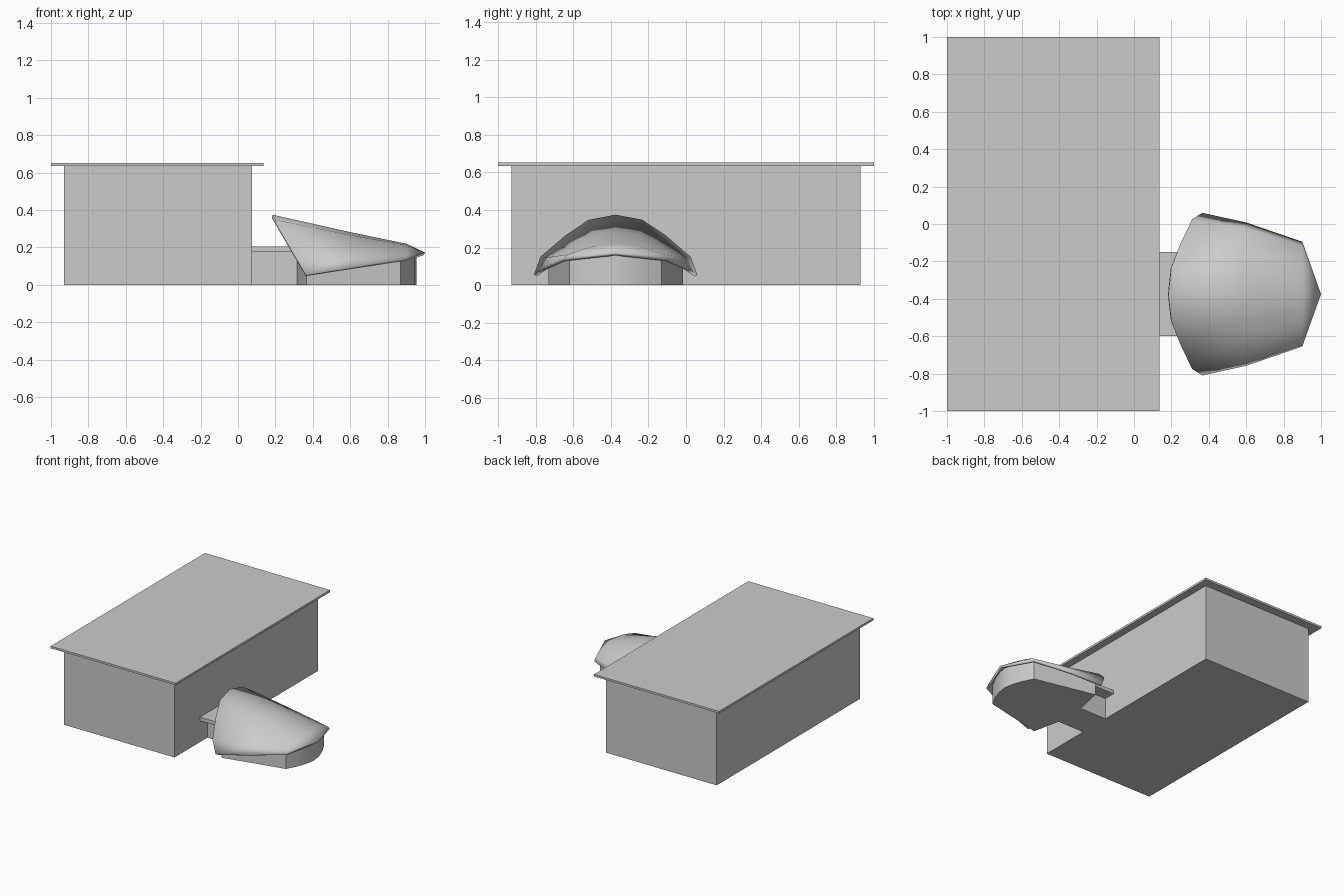
import bpy
import bmesh
import math

cube = bpy.data.objects.get("Cube")
if cube:
    bpy.data.objects.remove(cube, do_unlink=True)

# One plain grey for everything
grey = bpy.data.materials.new("light grey")
grey.use_nodes = True
COLOUR = (0.6, 0.6, 0.6, 1)
grey.diffuse_color = COLOUR
grey.node_tree.nodes["Principled BSDF"].inputs["Base Color"].default_value = COLOUR

AXIS_Y = -0.375  # centre line of the entrance pavilion


def make_object(name, verts, faces, smooth=None):
    mesh = bpy.data.meshes.new(name)
    mesh.from_pydata(verts, [], faces)
    mesh.materials.append(grey)
    obj = bpy.data.objects.new(name, mesh)
    bpy.context.collection.objects.link(obj)
    if smooth:
        bpy.ops.object.select_all(action="DESELECT")
        obj.select_set(True)
        bpy.context.view_layer.objects.active = obj
        bpy.ops.object.shade_smooth_by_angle(angle=math.radians(smooth))
    return obj


def box(name, x, y, z):
    bm = bmesh.new()
    bmesh.ops.create_cube(bm, size=1)
    for v in bm.verts:
        v.co = [lo + (c + 0.5) * (hi - lo) for c, (lo, hi) in zip(v.co, (x, y, z))]
    mesh = bpy.data.meshes.new(name)
    bm.to_mesh(mesh)
    bm.free()
    mesh.materials.append(grey)
    obj = bpy.data.objects.new(name, mesh)
    bpy.context.collection.objects.link(obj)
    return obj


# Main hall and its overhanging flat roof
box("main_hall", (-0.93, 0.075), (-0.93, 0.93), (0, 0.635))
box("hall_roof", (-1, 0.135), (-1, 1), (0.635, 0.652))

# Link passage between the hall and the pavilion
box("link_passage", (0.075, 0.316), (AXIS_Y - 0.13, AXIS_Y + 0.13), (0, 0.175))
box("link_canopy", (0.075, 0.33), (AXIS_Y - 0.225, AXIS_Y + 0.225), (0.175, 0.205))

# Arched shell roof: one half arch, mirrored and lofted through three sections
half_arch = [(1, 0), (0.92, 0.3), (0.61, 0.66), (0.33, 0.915), (0, 1)]
arch = [(-w, h) for w, h in half_arch] + [(w, h) for w, h in half_arch[-2::-1]]
# Each section: x at ridge, x at foot, half width, foot z, ridge z
sections = [(0.185, 0.365, 0.435, 0.055, 0.375),
            (0.6, 0.6, 0.383, 0.092, 0.282),
            (0.9, 0.9, 0.28, 0.138, 0.22)]
verts = [(foot + (ridge - foot) * h, AXIS_Y + half * w, low + (high - low) * h)
         for ridge, foot, half, low, high in sections for w, h in arch]
n = len(arch)
faces = [(i * n + j, (i + 1) * n + j, (i + 1) * n + j + 1, i * n + j + 1)
         for i in range(len(sections) - 1) for j in range(n - 1)]
# Pointed front brim
tip = len(verts)
verts.append((1, AXIS_Y, 0.173))
last = (len(sections) - 1) * n
faces += [(last + j, tip, last + j + 1) for j in range(n - 1)]
shell = make_object("pavilion_shell_roof", verts, faces, smooth=35)
thick = shell.modifiers.new("thickness", "SOLIDIFY")
thick.thickness = 0.018
thick.offset = -1

# Pavilion walls: mirrored outline whose top follows the shell
side = [(0.315, 0.125, 0.315), (0.365, 0.358, 0.145), (0.87, 0.245, 0.15),
        (0.915, 0.16, 0.16), (0.945, 0.07, 0.167)]
left = [(x, AXIS_Y + w, z) for x, w, z in side]
right = [(x, AXIS_Y - w, z) for x, w, z in side]
outline = right + [(0.955, AXIS_Y, 0.17)] + left[::-1]
m = len(outline)
verts = [(x, y, 0) for x, y, z in outline] + outline
faces = [(i, (i + 1) % m, m + (i + 1) % m, m + i) for i in range(m)]
faces.append(tuple(reversed(range(m))))
k = len(side)
faces += [(m + i, m + i + 1, 2 * m - 2 - i, 2 * m - 1 - i) for i in range(k - 1)]
faces.append((m + k - 1, m + k, m + k + 1))
make_object("pavilion_walls", verts, faces, smooth=25)
